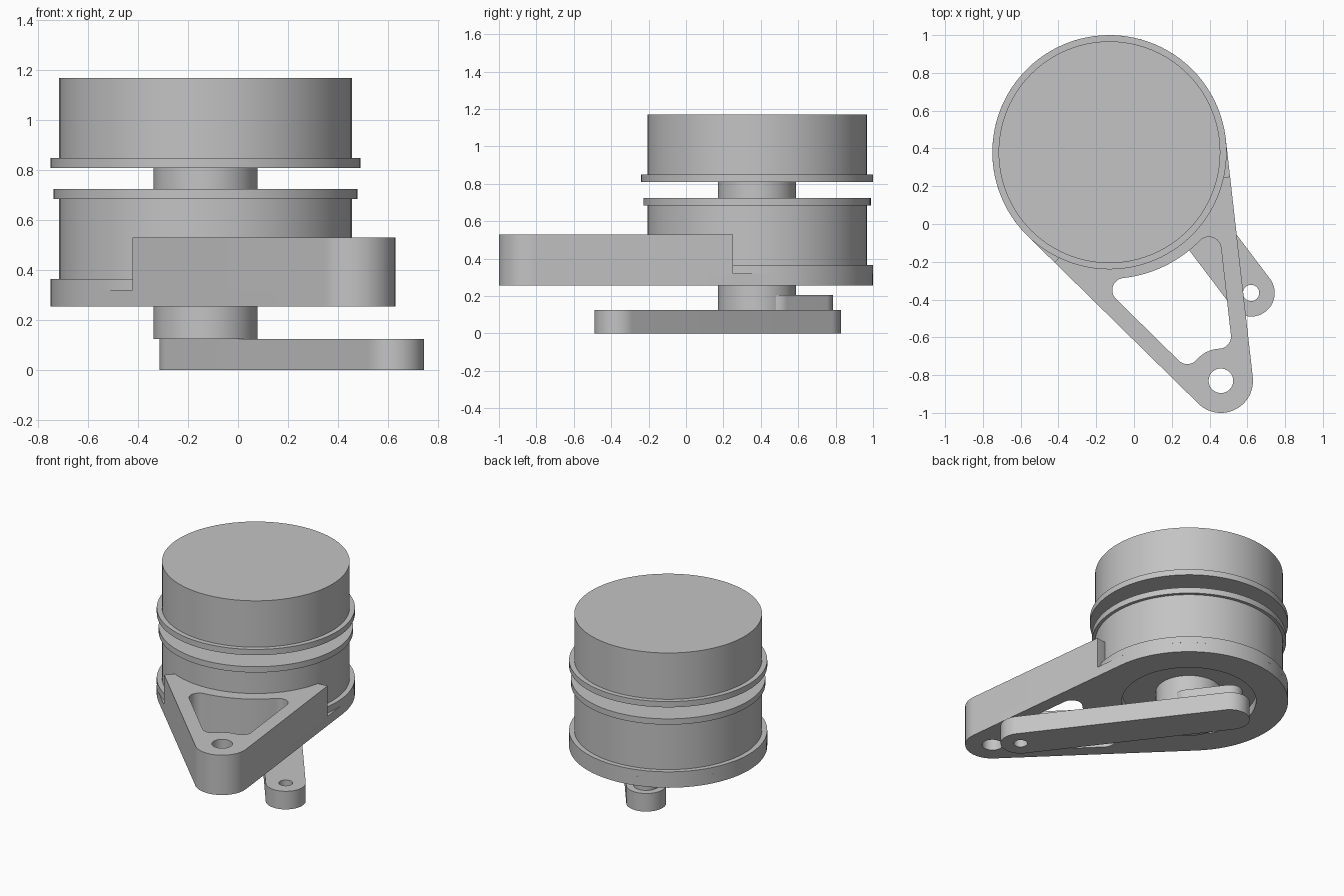
import bpy, bmesh
from math import pi, sin, cos, acos, atan2, sqrt, radians
from mathutils import Vector, Matrix

if "Cube" in bpy.data.objects:
    bpy.data.objects.remove(bpy.data.objects["Cube"])

GREY = (0.55, 0.55, 0.55, 1)
metal = bpy.data.materials.new("plain grey")
metal.use_nodes = True
metal.diffuse_color = GREY
metal.node_tree.nodes["Principled BSDF"].inputs["Base Color"].default_value = GREY

AXIS, DRUM_R = Vector((-0.13, 0.38)), 0.62      # drum centre and flange radius
PIVOT, PIVOT_R = Vector((0.46, -0.83)), 0.17    # arm tip
LEVER_TIP, LEVER_END = Vector((0.62, -0.365)), Vector((-0.19, 0.705))


def polar(c, r, a):
    return Vector((c.x + r * cos(a), c.y + r * sin(a)))


def arc(c, r, a0, a1, n=16):
    return [polar(c, r, a0 + (a1 - a0) * i / n) for i in range(n + 1)]


def circle(c, r, n=48):
    return arc(c, r, 0, 2 * pi, n)[:-1]


def hull(c1, r1, c2, r2, n=48):
    """Outline of two circles joined by their outer tangents."""
    d = c2 - c1
    a, b = atan2(d.y, d.x), acos((r1 - r2) / d.length)
    return arc(c1, r1, a + b, a + 2 * pi - b, n) + arc(c2, r2, a - b, a + b, n)


def finish(obj):
    obj.data.materials.clear()
    obj.data.materials.append(metal)
    bpy.ops.object.select_all(action="DESELECT")
    obj.select_set(True)
    bpy.context.view_layer.objects.active = obj
    bpy.ops.object.shade_smooth_by_angle(angle=radians(30))


def prism(name, z0, z1, *loops):
    """Extruded outline; any further loops are holes."""
    cu = bpy.data.curves.new(name, "CURVE")
    cu.dimensions, cu.fill_mode, cu.extrude = "2D", "BOTH", (z1 - z0) / 2
    for loop in loops:
        sp = cu.splines.new("POLY")
        sp.points.add(len(loop) - 1)
        sp.use_cyclic_u = True
        for p, co in zip(sp.points, loop):
            p.co = (co.x, co.y, 0, 1)
    obj = bpy.data.objects.new(name, cu)
    bpy.context.collection.objects.link(obj)
    bpy.ops.object.select_all(action="DESELECT")
    obj.select_set(True)
    bpy.context.view_layer.objects.active = obj
    bpy.ops.object.convert(target="MESH")
    obj = bpy.context.view_layer.objects.active
    obj.name = name
    bm = bmesh.new()
    bm.from_mesh(obj.data)
    bmesh.ops.remove_doubles(bm, verts=bm.verts, dist=1e-5)
    bmesh.ops.recalc_face_normals(bm, faces=bm.faces)
    bm.to_mesh(obj.data)
    bm.free()
    obj.location.z = (z0 + z1) / 2
    finish(obj)


def lathe(name, profile):
    """Solid of revolution about the drum axis."""
    bm = bmesh.new()
    vs = [bm.verts.new((r, 0, z)) for r, z in profile]
    es = [bm.edges.new(pair) for pair in zip(vs, vs[1:])]
    bmesh.ops.spin(bm, geom=vs + es, cent=(0, 0, 0), axis=(0, 0, 1),
                   angle=2 * pi, steps=96)
    bmesh.ops.remove_doubles(bm, verts=bm.verts, dist=1e-5)
    bmesh.ops.recalc_face_normals(bm, faces=bm.faces)
    me = bpy.data.meshes.new(name)
    bm.to_mesh(me)
    bm.free()
    obj = bpy.data.objects.new(name, me)
    obj.location = (AXIS.x, AXIS.y, 0)
    bpy.context.collection.objects.link(obj)
    finish(obj)


# Tangent directions of the tapered arm
span = PIVOT - AXIS
heading = atan2(span.y, span.x)
spread = acos((DRUM_R - PIVOT_R) / span.length)
left_a, right_a = heading - spread, heading + spread

# Window: four rounded corners, with arcs concentric to the drum and the tip
WALL, FILLET, WEB_R = 0.09, 0.065, 0.67


def corner_centres(side):
    a = heading + side * spread
    n = Vector((cos(a), sin(a)))
    along = Vector((n.y, -n.x)) * side
    found = []
    for c, big, gap, sign in ((AXIS, DRUM_R, WEB_R, 1), (PIVOT, PIVOT_R, PIVOT_R, -1)):
        radial = big - WALL - FILLET
        t = sqrt((gap + FILLET) ** 2 - radial ** 2)
        found.append(c + n * radial + along * t * sign)
    return found


def angle(a, b):
    d = b - a
    return atan2(d.y, d.x)


def turn(c, a0, a1):
    """Corner arc swept anticlockwise."""
    while a1 < a0:
        a1 += 2 * pi
    return arc(c, FILLET, a0, a1)


up_l, low_l = corner_centres(-1)
up_r, low_r = corner_centres(1)
window = turn(up_l, angle(up_l, AXIS), left_a)
window += turn(low_l, left_a, angle(low_l, PIVOT))
window += arc(PIVOT, PIVOT_R, angle(PIVOT, low_l), angle(PIVOT, low_r))[1:-1] \
    if angle(PIVOT, low_l) > 0 else []
window += turn(low_r, angle(low_r, PIVOT), right_a)
window += turn(up_r, right_a, angle(up_r, AXIS))
window += arc(AXIS, WEB_R, angle(AXIS, up_r), angle(AXIS, up_l))[1:-1]
pin_hole = circle(PIVOT, 0.065)

# Base plate with a round recess underneath
prism("base_plate", 0.255, 0.32, hull(AXIS, DRUM_R, PIVOT, PIVOT_R),
      window, pin_hole, circle(AXIS, 0.42, 96))


# Raised arm, cut square to its sides just past the tangent points
def cut_point(a, side, inset):
    n = Vector((cos(a), sin(a)))
    return AXIS + n * (DRUM_R - inset) + Vector((n.y, -n.x)) * side * 0.2


outline = [cut_point(left_a, -1, 0.1), cut_point(left_a, -1, 0)]
outline += arc(PIVOT, PIVOT_R, left_a, right_a, 48)
outline += [cut_point(right_a, 1, 0), cut_point(right_a, 1, 0.1)]
prism("raised_arm", 0.32, 0.53, outline, window, pin_hole)

# Drums and shaft
lathe("lower_drum", [(0, 0.32), (0.62, 0.32), (0.62, 0.365), (0.587, 0.365),
                     (0.587, 0.685), (0.608, 0.685), (0.608, 0.725), (0, 0.725)])
lathe("upper_drum", [(0, 0.81), (0.62, 0.81), (0.62, 0.85), (0.587, 0.85),
                     (0.587, 1.17), (0, 1.17)])
lathe("shaft", [(0, 0.125), (0.208, 0.125), (0.208, 0.81), (0, 0.81)])

# Lever with a raised rib by the shaft
prism("lever", 0, 0.125, hull(LEVER_TIP, 0.125, LEVER_END, 0.125),
      circle(LEVER_TIP, 0.043))
prism("lever_rib", 0.125, 0.205,
      hull(LEVER_END, 0.08, LEVER_END.lerp(LEVER_TIP, 0.2), 0.08))
